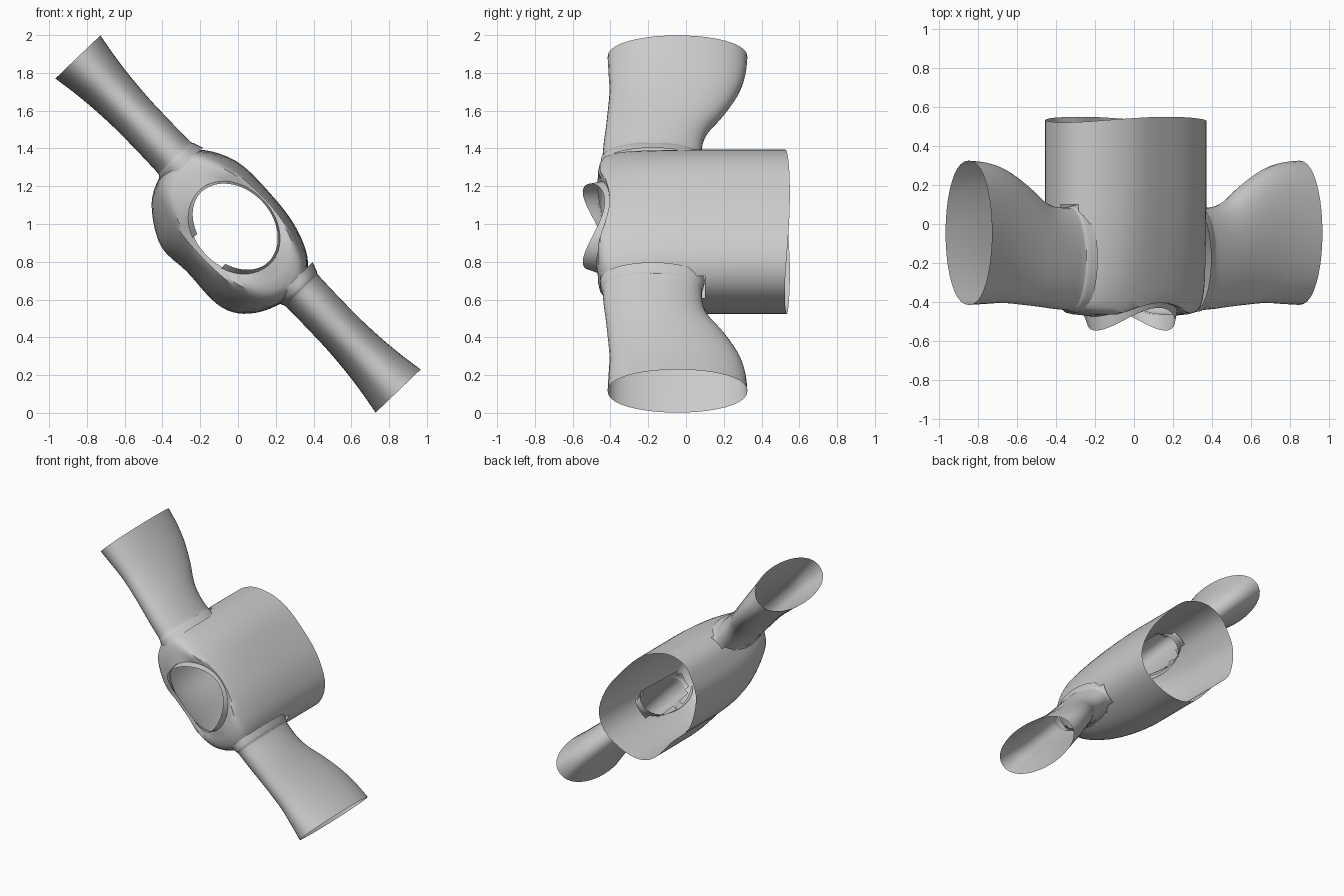
import bpy, bmesh, math
from mathutils import Vector

if "Cube" in bpy.data.objects:
    bpy.data.objects.remove(bpy.data.objects["Cube"])

# Garment frame: u runs along the sleeves, v through the thickness, y from neck to hem
def world(u, v, y):
    return Vector((0.692 * u + 0.722 * v, y, 1 - 0.722 * u + 0.692 * v))

def spline(pts, t, closed=False):
    """Catmull-Rom sample of a list of tuples, t in 0..1."""
    n = len(pts)
    f = t * (n if closed else n - 1)
    i = int(f) if closed else min(int(f), n - 2)
    f -= i
    pick = (lambda k: pts[k % n]) if closed else (lambda k: pts[max(0, min(n - 1, k))])
    a, b, c, d = (Vector(pick(i + k)) for k in (-1, 0, 1, 2))
    return 0.5 * (2 * b + (c - a) * f + (2 * a - 5 * b + 4 * c - d) * f * f
                  + (3 * b - a - 3 * c + d) * f ** 3)

def loft(name, rings, skip=None):
    """Skin closed rings of (u, v, y); skip(u, v, y) leaves faces out."""
    bm = bmesh.new()
    rows = [[bm.verts.new(world(*p)) for p in r] for r in rings]
    n = len(rings[0])
    for i in range(len(rings) - 1):
        for j in range(n):
            k = (j + 1) % n
            pts = (rings[i][j], rings[i][k], rings[i + 1][k], rings[i + 1][j])
            mid = [sum(p[a] for p in pts) / 4 for a in range(3)]
            if skip and skip(*mid):
                continue
            bm.faces.new((rows[i][j], rows[i][k], rows[i + 1][k], rows[i + 1][j]))
    loose = [v for v in bm.verts if not v.link_faces]
    bmesh.ops.delete(bm, geom=loose, context='VERTS')
    bmesh.ops.recalc_face_normals(bm, faces=bm.faces)
    me = bpy.data.meshes.new(name)
    bm.to_mesh(me)
    bm.free()
    ob = bpy.data.objects.new(name, me)
    bpy.context.collection.objects.link(ob)
    bpy.context.view_layer.objects.active = ob
    ob.select_set(True)
    bpy.ops.object.shade_smooth_by_angle(angle=math.radians(40))
    ob.select_set(False)
    return ob

# Body: chest section blended into the neck opening
N = 64
chest = [(-.49, 0), (-.42, .13), (-.24, .225), (0, .235), (.22, .21), (.4, .13), (.475, -.01),
         (.44, -.19), (.35, -.32), (.22, -.375), (0, -.37), (-.2, -.375), (-.39, -.26), (-.47, -.12)]
section = [spline(chest, j / N, True) for j in range(N)]

def neck_point(p, grow=1.0):
    a = math.atan2((p[1] + .06) / .3, p[0] / .48)
    return .27 * grow * math.cos(a), -.025 + .21 * grow * math.sin(a)

def top_y(u):
    return -.405 - .07 * min(1, (u / .27) ** 2)

# (y, blend along u, blend along v)
levels = [(.54, 0, 0), (.4, 0, 0), (.25, 0, 0), (.1, 0, 0), (0, 0, .04), (-.1, 0, .12), (-.2, 0, .25),
          (-.28, 0, .4), (-.34, .02, .55), (-.39, .06, .7), (-.43, .15, .82), (-.455, .35, .9),
          (-.465, .65, .96), (-.475, 1, 1)]
rings = []
for y, bu, bv in levels:
    ring = []
    for p in section:
        q = neck_point(p)
        u = p[0] + (q[0] - p[0]) * bu
        v = p[1] + (q[1] - p[1]) * bv
        yy = max(y, top_y(u))
        if y > .5:
            yy = .55 - .12 * u * u      # curved hem
        ring.append((u, v, yy))
    rings.append(ring)

def armhole(u, v, y):
    return abs(u) > .42 and (v / .12) ** 2 + ((y + .18) / .26) ** 2 < 1

loft("shirt_body", rings, armhole)

# Sleeves: (u, half thickness, shoulder y, underarm y)
stations = [(.42, .145, -.455, .10), (.47, .128, -.45, .09), (.49, .12, -.443, .085),
            (.6, .118, -.435, .09), (.7, .118, -.425, .125), (.82, .12, -.415, .205),
            (.97, .13, -.405, .28), (1.1, .145, -.41, .315), (1.225, .165, -.415, .325)]
for side, name in ((-1, "sleeve_upper"), (1, "sleeve_lower")):
    rings = []
    for i in range(25):
        u, th, lo, hi = spline(stations, i / 24)
        ring = []
        for j in range(40):
            a = 2 * math.pi * j / 40
            c, s = math.cos(a), math.sin(a)
            y = (lo + hi) / 2 + (hi - lo) / 2 * c
            ring.append((side * u, th * math.copysign(abs(s) ** .9, s), y))
        rings.append(ring)
    loft(name, rings)

# Collar band standing on the neck edge, open at the throat
rings = []
for k in range(3):
    t = k / 2
    ring = []
    for p in section:
        u, v = neck_point(p, 1.0 - .05 * t)
        if v < 0:
            v *= 1.08 - .14 * t
        base = top_y(u) + .01
        rim = -.43 - .12 * (u / .26) ** 2
        ring.append((u, v, base + (rim - base) * t))
    rings.append(ring)
loft("collar", rings, lambda u, v, y: v < 0 and -.11 < u < .1)
